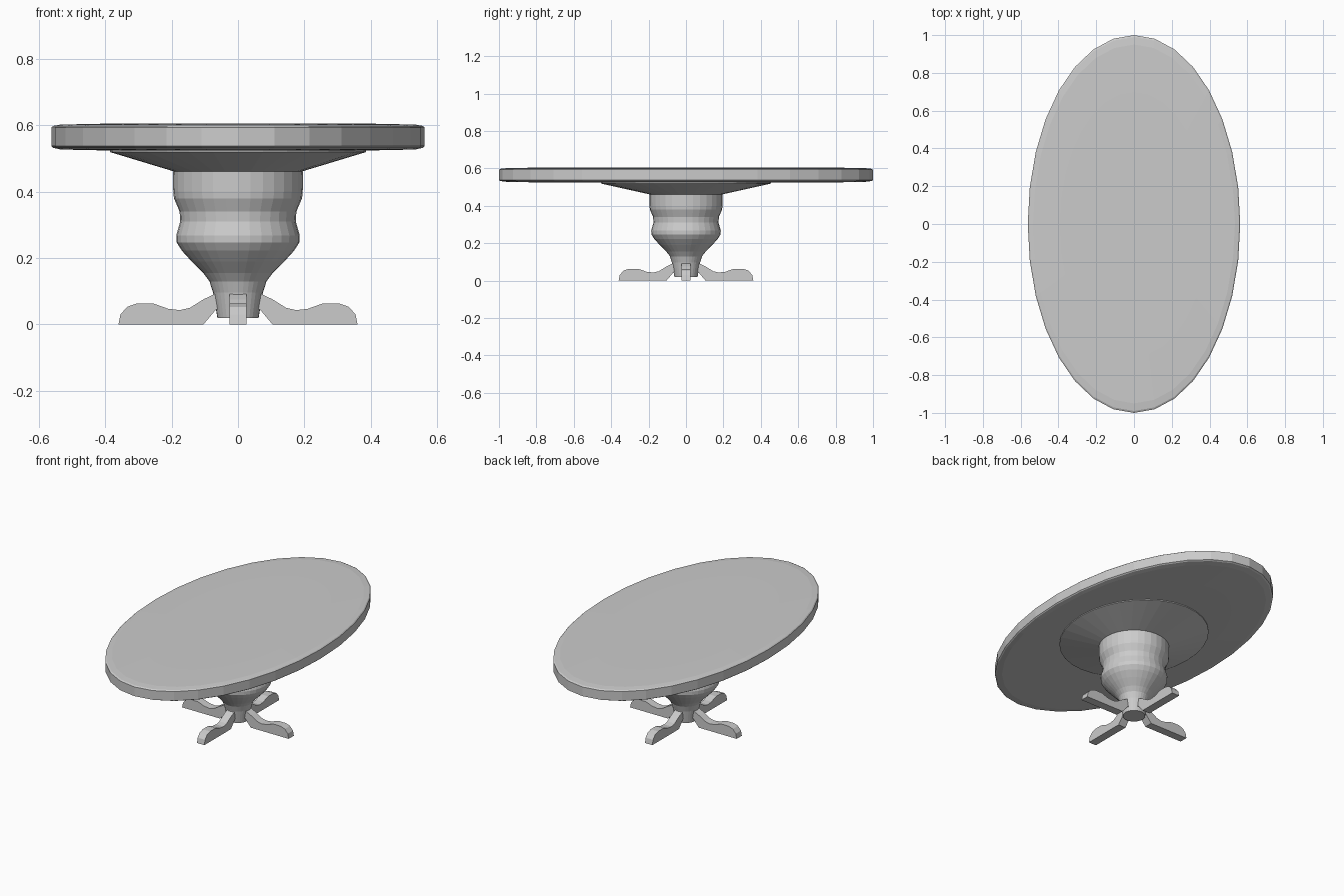
import bpy, bmesh, math

cube = bpy.data.objects.get("Cube")
if cube:
    bpy.data.objects.remove(cube)

SIDES = 32

grey = bpy.data.materials.new("pale_grey")
grey.use_nodes = True
colour = (0.6, 0.6, 0.6, 1)
grey.diffuse_color = colour
grey.node_tree.nodes["Principled BSDF"].inputs["Base Color"].default_value = colour


def finish(bm, name):
    bmesh.ops.recalc_face_normals(bm, faces=bm.faces)
    mesh = bpy.data.meshes.new(name)
    bm.to_mesh(mesh)
    bm.free()
    mesh.materials.append(grey)
    obj = bpy.data.objects.new(name, mesh)
    bpy.context.collection.objects.link(obj)
    return obj


def stack_rings(name, rings):
    """Join elliptical rings (x radius, y radius, height) and cap both ends."""
    bm = bmesh.new()
    loops = []
    for rx, ry, z in rings:
        angles = [math.tau * i / SIDES for i in range(SIDES)]
        loops.append([bm.verts.new((rx * math.cos(a), ry * math.sin(a), z)) for a in angles])
    for low, high in zip(loops, loops[1:]):
        for i in range(SIDES):
            j = (i + 1) % SIDES
            bm.faces.new((low[i], low[j], high[j], high[i]))
    bm.faces.new(loops[0])
    bm.faces.new(loops[-1])
    return finish(bm, name)


# Oval top with a softly eased rim
HALF_X, HALF_Y = 0.5625, 1.0
rim = [(0.7, 0.524), (0.95, 0.527), (0.99, 0.532), (1, 0.537),
       (1, 0.593), (0.99, 0.598), (0.95, 0.602), (0.7, 0.605)]
stack_rings("table_top", [(HALF_X * s, HALF_Y * s, z) for s, z in rim])

# Flared support under the top
stack_rings("flared_support", [(0.19, 0.19, 0.46), (0.385, 0.455, 0.519), (0.385, 0.455, 0.53)])

# Turned pedestal
profile = [(0.062, 0.02), (0.075, 0.096), (0.086, 0.13), (0.105, 0.155), (0.14, 0.19),
           (0.169, 0.222), (0.185, 0.247), (0.186, 0.268), (0.174, 0.31), (0.176, 0.34),
           (0.193, 0.38), (0.195, 0.4), (0.196, 0.46)]
stack_rings("pedestal", [(r, r, z) for r, z in profile])

# Four curved feet, each an extruded side outline
outline = [(0.03, 0.05), (0.066, 0.045), (0.104, 0), (0.36, 0), (0.354, 0.03), (0.334, 0.053),
           (0.305, 0.063), (0.255, 0.063), (0.21, 0.047), (0.175, 0.043), (0.145, 0.05),
           (0.105, 0.075), (0.07, 0.092), (0.03, 0.092)]
for n, side in enumerate(("left", "back", "right", "front")):
    bm = bmesh.new()
    face = bm.faces.new([bm.verts.new((x, -0.025, z)) for x, z in outline])
    moved = bmesh.ops.extrude_face_region(bm, geom=[face])["geom"]
    bmesh.ops.translate(bm, vec=(0, 0.05, 0),
                        verts=[v for v in moved if isinstance(v, bmesh.types.BMVert)])
    foot = finish(bm, side + "_foot")
    foot.rotation_euler.z = n * math.pi / 2
